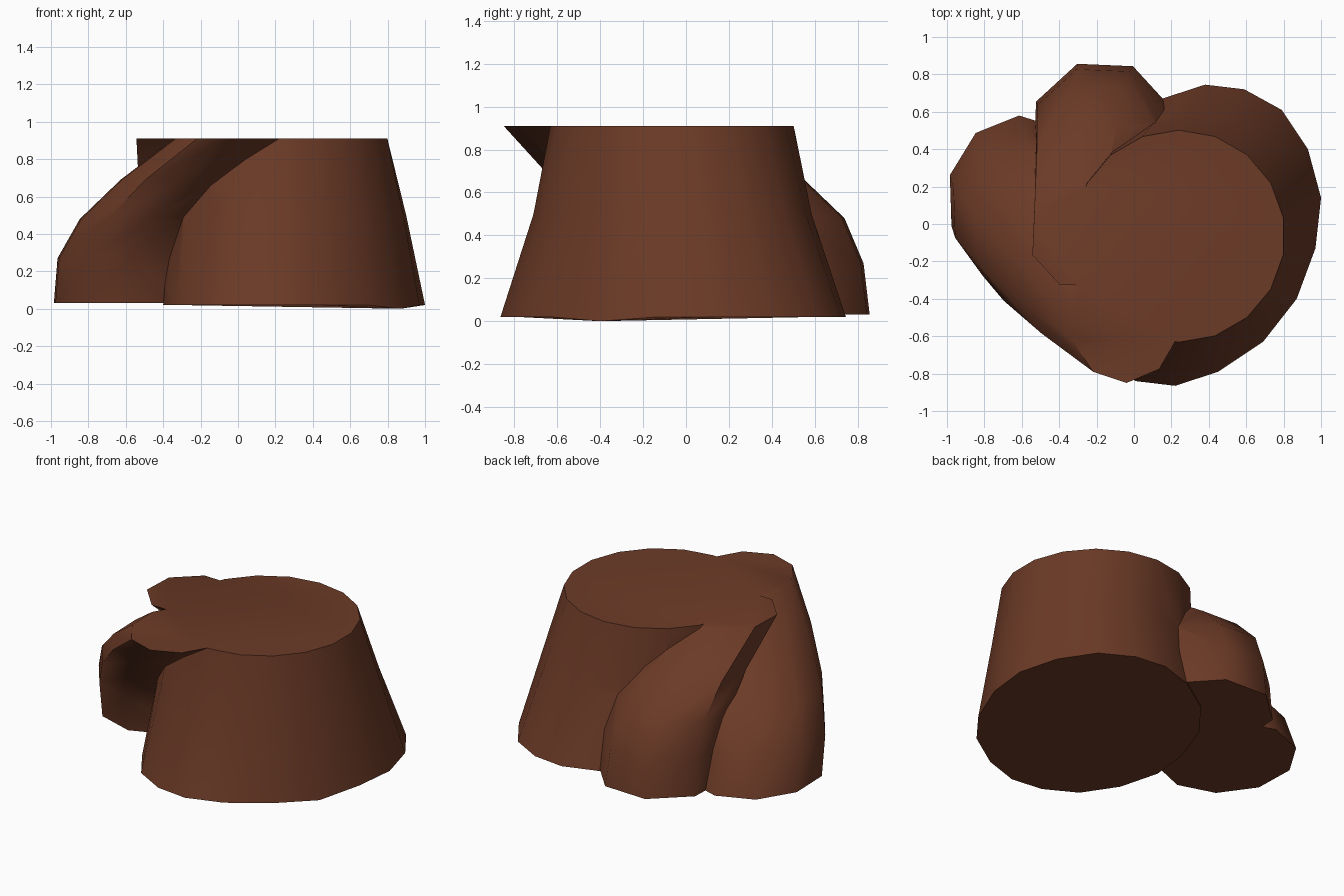
import bpy, bmesh, math

if "Cube" in bpy.data.objects:
    bpy.data.objects.remove(bpy.data.objects["Cube"])

bark = bpy.data.materials.new("brown bark")
bark.diffuse_color = (0.15, 0.043, 0.02, 1)
bark.use_nodes = True
bark.node_tree.nodes["Principled BSDF"].inputs["Base Color"].default_value = bark.diffuse_color
CUT = 0.91  # height of the sawn top


def loft(name, rings):
    """Closed solid through a stack of rings with equal point counts."""
    bm = bmesh.new()
    loops = [[bm.verts.new(p) for p in ring] for ring in rings]
    n = len(loops[0])
    for a, b in zip(loops, loops[1:]):
        for i in range(n):
            j = (i + 1) % n
            bm.faces.new((a[i], a[j], b[j], b[i]))
    bm.faces.new(loops[0][::-1])
    bm.faces.new(loops[-1])
    bmesh.ops.recalc_face_normals(bm, faces=bm.faces)
    me = bpy.data.meshes.new(name)
    bm.to_mesh(me)
    bm.free()
    me.materials.append(bark)
    ob = bpy.data.objects.new(name, me)
    bpy.context.collection.objects.link(ob)
    return ob


def ring(z, cx, cy, rx, ry, n, phase):
    angles = [math.radians(phase + 360 * i / n) for i in range(n)]
    return [(cx + rx * math.cos(a), cy + ry * math.sin(a), z) for a in angles]


# Trunk: skewed oval foot (half listed, half mirrored through its centre)
half = [(1.0, .14), (.93, .40), (.79, .61), (.59, .72), (.38, .745),
        (.15, .67), (-.09, .51), (-.27, .28), (-.37, .01)]
foot = half + [(.6 - x, -.12 - y) for x, y in half]
foot = [(x, y, 0.0 if (x > .8 and -.5 < y < -.3) else .02) for x, y in foot]
top = ring(CUT, .24, -.065, .567, .567, 18, 10)
middle = [((a[0] + b[0]) / 2, -.065 + ((a[1] + b[1]) / 2 + .065) * .945, .5)
          for a, b in zip(foot, top)]
above = [(x, y, 1.1) for x, y, z in top]
stump = loft("stump", [foot, middle, top, above])

# Roots: z, centre x, centre y, radius x, radius y
back = [(.03, -.17, .49, .39, .39), (.27, -.18, .48, .37, .37),
        (.48, -.20, .41, .35, .35), (.67, -.23, .24, .32, .32),
        (.91, -.28, -.07, .28, .28), (1.08, -.32, -.28, .26, .26)]
left = [(.03, -.60, .14, .40, .44), (.27, -.59, .07, .39, .42),
        (.48, -.49, -.07, .37, .41), (.69, -.31, -.27, .33, .38),
        (.91, -.05, -.50, .30, .35), (1.08, .17, -.68, .28, .33)]
roots = [loft("back_root", [ring(*r, 8, 20) for r in back]),
         loft("left_root", [ring(*r, 10, 20) for r in left])]

# Merge the roots into the trunk
for r in roots:
    mod = stump.modifiers.new("merge", 'BOOLEAN')
    mod.operation = 'UNION'
    mod.solver = 'EXACT'
    mod.object = r
bpy.context.view_layer.update()
merged = bpy.data.meshes.new_from_object(
    stump.evaluated_get(bpy.context.evaluated_depsgraph_get()))
stump.modifiers.clear()
stump.data = merged
for r in roots:
    bpy.data.objects.remove(r)

# Saw off the top flat
bm = bmesh.new()
bm.from_mesh(merged)
res = bmesh.ops.bisect_plane(bm, geom=bm.verts[:] + bm.edges[:] + bm.faces[:],
                             plane_co=(0, 0, CUT), plane_no=(0, 0, 1), clear_outer=True)
bmesh.ops.remove_doubles(bm, verts=bm.verts, dist=.0005)
rim = [e for e in bm.edges if e.is_boundary]
bmesh.ops.triangle_fill(bm, edges=rim, use_beauty=True, normal=(0, 0, 1))
bmesh.ops.recalc_face_normals(bm, faces=bm.faces)
for f in bm.faces:
    f.material_index = 0
bm.to_mesh(merged)
bm.free()

bpy.context.view_layer.objects.active = stump
stump.select_set(True)
bpy.ops.object.shade_smooth_by_angle(angle=math.radians(50))
